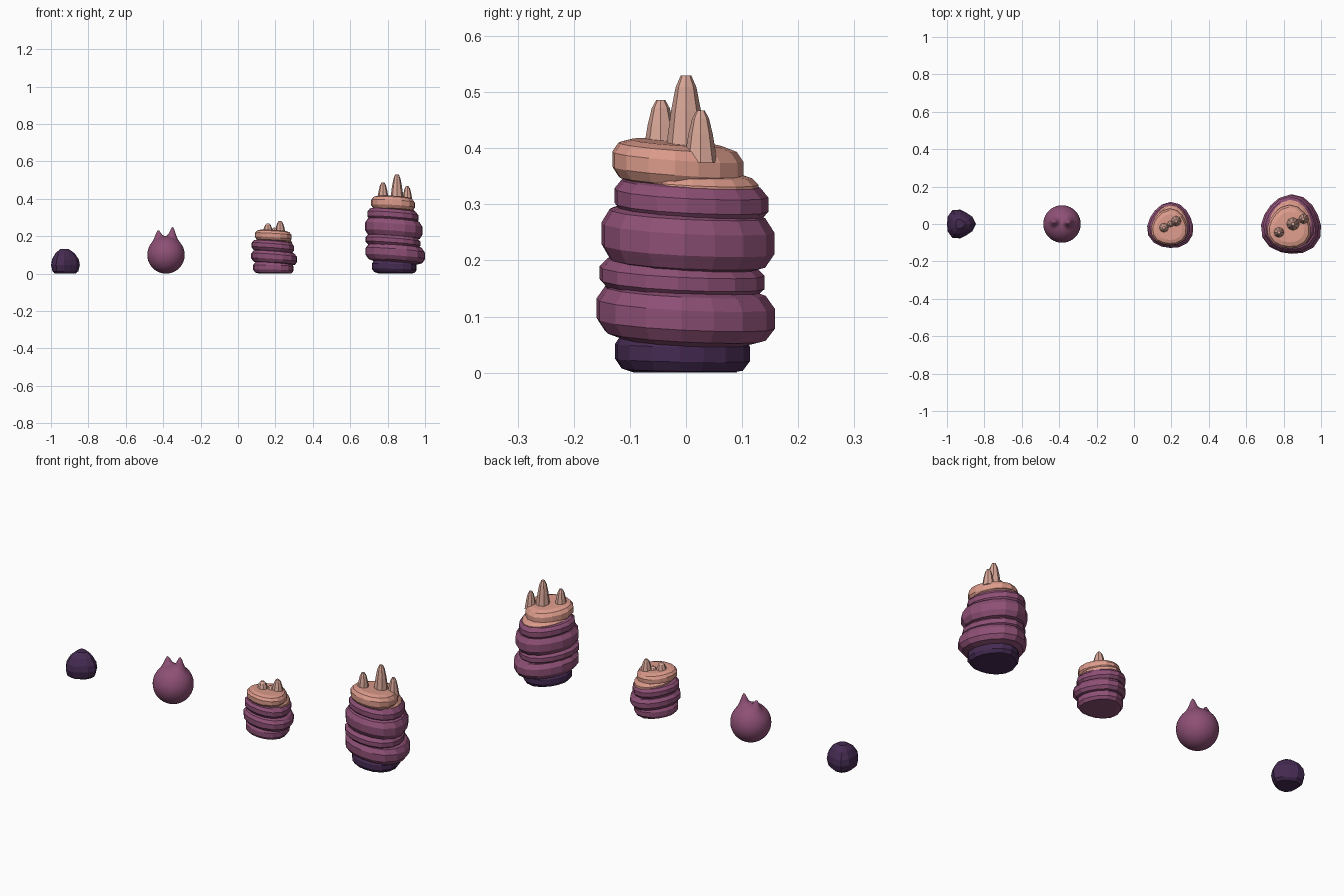
import bpy, bmesh, math

cube = bpy.data.objects.get("Cube")
if cube:
    bpy.data.objects.remove(cube, do_unlink=True)


def material(name, rgb):
    mat = bpy.data.materials.new(name)
    mat.use_nodes = True
    mat.diffuse_color = (*rgb, 1)
    mat.node_tree.nodes["Principled BSDF"].inputs["Base Color"].default_value = (*rgb, 1)
    return mat


DARK = material("dark_plum", (0.06, 0.024, 0.085))
PURPLE = material("mauve_purple", (0.27, 0.08, 0.18))
PEACH = material("peach", (0.72, 0.33, 0.26))
SPIKE = material("pale_peach", (0.68, 0.38, 0.31))


def finish(bm, name, mat):
    bmesh.ops.recalc_face_normals(bm, faces=bm.faces)
    mesh = bpy.data.meshes.new(name)
    bm.to_mesh(mesh)
    bm.free()
    mesh.materials.append(mat)
    obj = bpy.data.objects.new(name, mesh)
    bpy.context.collection.objects.link(obj)
    return obj


def lathe(name, mat, x, y, profile, sides, lobe=0.0, phase=0.0, slope=(0, 0)):
    """Spin a profile into a closed, three-lobed, sheared solid."""
    bm = bmesh.new()
    loops = []
    for r, z in profile:
        loop = []
        for i in range(sides):
            a = math.tau * i / sides
            rad = r * (1 + lobe * math.cos(3 * (a - math.radians(phase))))
            dx, dy = rad * math.cos(a), rad * math.sin(a)
            height = max(0, z - slope[0] * dx - slope[1] * dy)
            loop.append(bm.verts.new((x + dx, y + dy, height)))
        loops.append(loop)
    for low, high in zip(loops, loops[1:]):
        for i in range(sides):
            j = (i + 1) % sides
            bm.faces.new((low[i], low[j], high[j], high[i]))
    bm.faces.new(loops[0][::-1])
    bm.faces.new(loops[-1])
    return finish(bm, name, mat)


# Rounded edge shared by all the stacked rolls
ROLL = [(0.7, -1), (0.9, -0.8), (1, -0.35), (1, 0.35), (0.9, 0.8), (0.7, 1)]


def roll(name, mat, x, y, z, radius, half, slope):
    profile = [(r * radius, z + h * half) for r, h in ROLL]
    return lathe(name, mat, x, y, profile, 16, 0.05, -35, slope)


def spike(name, x, y, base, top, radius):
    h = top - base
    profile = [(radius, base), (radius * 0.72, base + h * 0.55),
               (radius * 0.5, base + h * 0.85), (radius * 0.25, top)]
    return lathe(name, SPIKE, x, y, profile, 8)


# Seed: small faceted dome
lathe("seed", DARK, -0.93, 0,
      [(0.055, 0), (0.069, 0.012), (0.077, 0.045), (0.072, 0.075),
       (0.052, 0.108), (0.024, 0.13)], 12, 0.1, 0)

# Bulb: smooth ball with two horns drawn up out of its top
BULB_X = -0.385
horns = [(-0.043, 0.012, 0.042), (0.036, 0.008, 0.056)]
bm = bmesh.new()
bmesh.ops.create_uvsphere(bm, u_segments=56, v_segments=40, radius=0.1)
for v in bm.verts:
    x, y, z = v.co
    if z > 0:
        for hx, hy, lift in horns:
            d2 = (x - hx) ** 2 + (y - hy) ** 2
            v.co.z += lift * math.exp(-d2 / 0.019 ** 2)
    v.co.x += BULB_X
    v.co.z += 0.1
bulb = finish(bm, "horned_bulb", PURPLE)
for poly in bulb.data.polygons:
    poly.use_smooth = True

# Small stack: three rolls, a crown and short spikes
TILT = (0.08, 0.06)
roll("small_bottom_roll", PURPLE, 0.19, -0.012, 0.03, 0.108, 0.034, (0.03, 0.03))
roll("small_middle_roll", PURPLE, 0.195, -0.011, 0.084, 0.123, 0.036, TILT)
roll("small_upper_roll", PURPLE, 0.188, -0.006, 0.143, 0.114, 0.032, TILT)
roll("small_neck", PEACH, 0.195, 0.004, 0.168, 0.094, 0.025, TILT)
roll("small_crown", PEACH, 0.19, -0.02, 0.2, 0.098, 0.03, (0.06, 0.05))
spike("small_left_spike", 0.225, 0.015, 0.21, 0.28, 0.031)
spike("small_middle_spike", 0.195, 0, 0.21, 0.245, 0.024)
spike("small_right_spike", 0.16, -0.02, 0.21, 0.267, 0.031)

# Large stack: dark foot, four rolls of alternating thickness, crown and spikes
roll("large_foot", DARK, 0.837, -0.012, 0.036, 0.12, 0.038, (0.03, 0.02))
roll("large_first_roll", PURPLE, 0.843, -0.008, 0.106, 0.159, 0.05, TILT)
roll("large_second_roll", PURPLE, 0.83, -0.014, 0.17, 0.147, 0.033, TILT)
roll("large_third_roll", PURPLE, 0.835, -0.004, 0.24, 0.154, 0.055, TILT)
roll("large_fourth_roll", PURPLE, 0.83, 0.003, 0.308, 0.137, 0.037, TILT)
roll("large_neck", PEACH, 0.835, 0.012, 0.333, 0.112, 0.025, TILT)
roll("large_crown", PEACH, 0.83, -0.02, 0.372, 0.117, 0.038, (0.06, 0.08))
spike("large_middle_spike", 0.85, 0, 0.39, 0.53, 0.037)
spike("large_right_spike", 0.775, -0.045, 0.39, 0.486, 0.032)
spike("large_left_spike", 0.905, 0.026, 0.375, 0.467, 0.03)
